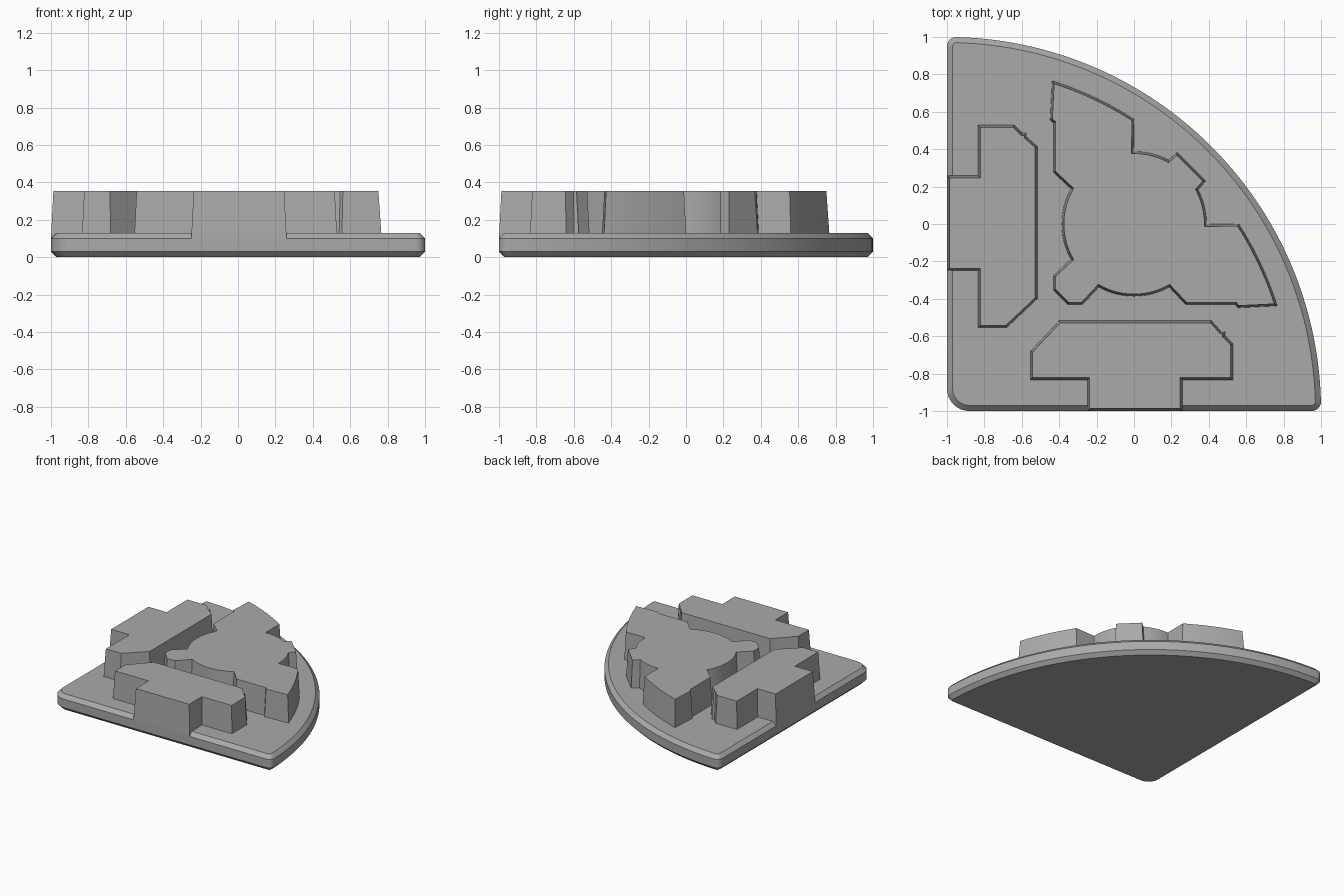
import bpy
import bmesh
from math import cos, sin, radians
from mathutils import Vector

if "Cube" in bpy.data.objects:
    bpy.data.objects.remove(bpy.data.objects["Cube"], do_unlink=True)

grey = bpy.data.materials.new("plain_grey")
grey.use_nodes = True
colour = (0.4, 0.4, 0.4, 1)
grey.diffuse_color = colour
grey.node_tree.nodes["Principled BSDF"].inputs["Base Color"].default_value = colour


def arc(cx, cy, r, start, end, steps):
    """Points along a circular arc, angles in degrees."""
    angles = [radians(start + (end - start) * i / steps) for i in range(steps + 1)]
    return [(cx + r * cos(a), cy + r * sin(a)) for a in angles]


def swap(points):
    """Mirror across the diagonal, keeping the winding direction."""
    return [(y, x) for x, y in reversed(points)]


def inset(points, amount):
    """Move a counter-clockwise outline inwards with mitred corners."""
    result = []
    for i, point in enumerate(points):
        p = Vector(point)
        before = (p - Vector(points[i - 1])).normalized()
        after = (Vector(points[(i + 1) % len(points)]) - p).normalized()
        n1, n2 = Vector((-before.y, before.x)), Vector((-after.y, after.x))
        result.append(p + (n1 + n2) * amount / (1 + n1.dot(n2)))
    return result


def loft(name, outline, levels):
    """Closed solid through (inset, height) levels of one outline."""
    bm = bmesh.new()
    rings = [[bm.verts.new((x, y, z)) for x, y in inset(outline, d)] for d, z in levels]
    count = len(outline)
    for low, high in zip(rings, rings[1:]):
        for i in range(count):
            j = (i + 1) % count
            bm.faces.new((low[i], low[j], high[j], high[i]))
    bm.faces.new(rings[0][::-1])
    bm.faces.new(rings[-1])
    mesh = bpy.data.meshes.new(name)
    bm.to_mesh(mesh)
    bm.free()
    mesh.materials.append(grey)
    obj = bpy.data.objects.new(name, mesh)
    bpy.context.collection.objects.link(obj)
    bpy.ops.object.select_all(action="DESELECT")
    obj.select_set(True)
    bpy.context.view_layer.objects.active = obj
    bpy.ops.object.shade_smooth_by_angle(angle=radians(25))


# Quarter-disc base with rounded corners and chamfered rims
base = (arc(-0.88, -0.88, 0.12, 180, 270, 8)
        + arc(0.95, -0.95, 0.05, 270, 360, 6)
        + arc(-1, -1, 2, 2, 88, 64)
        + arc(-0.95, 0.95, 0.05, 90, 180, 6))
loft("base_plate", base, [(0.03, 0), (0, 0.03), (0, 0.1), (0.03, 0.13)])

# Edge blocks with a tab reaching the rim and a small notch in one corner
edge_block = [(-1, -0.25), (-0.835, -0.25), (-0.835, -0.555), (-0.68, -0.555),
              (-0.515, -0.4), (-0.515, 0.415), (-0.572, 0.465), (-0.572, 0.487),
              (-0.597, 0.487), (-0.64, 0.53), (-0.835, 0.53), (-0.835, 0.26), (-1, 0.26)]
walls = [(0, 0.1), (0.013, 0.355)]
loft("left_edge_block", edge_block, walls)
loft("front_edge_block", swap(edge_block), walls)

# Central block: one half outline, mirrored across the diagonal
half = ([(0.23, 0.385)]
        + arc(0, 0, 0.39, 62, 90, 8)
        + arc(-1, -1, 1.855, 57.3, 72.4, 10)
        + [(-0.45, 0.555), (-0.432, 0.54), (-0.432, 0.275)]
        + arc(0, 0, 0.388, 151, 209, 16)
        + [(-0.432, -0.275), (-0.432, -0.355)])
loft("central_block", half + swap(half), walls)
